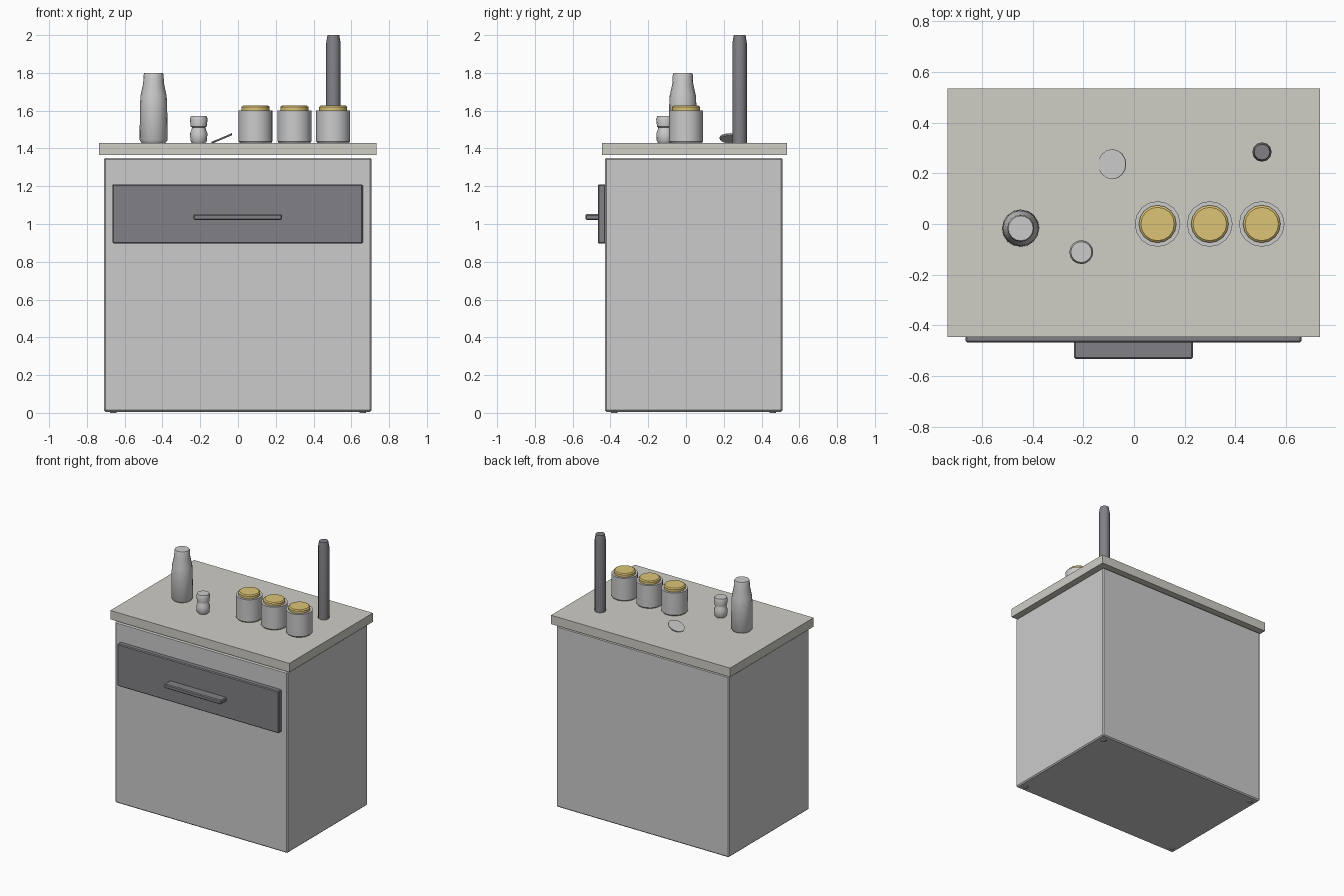
import bpy, bmesh, math

if "Cube" in bpy.data.objects:
    bpy.data.objects.remove(bpy.data.objects["Cube"])


def material(name, color):
    m = bpy.data.materials.new(name)
    m.diffuse_color = color
    m.use_nodes = True
    m.node_tree.nodes["Principled BSDF"].inputs["Base Color"].default_value = m.diffuse_color
    return m


stone = material("stone", (0.62, 0.61, 0.56, 1))
gold = material("gold", (0.72, 0.55, 0.18, 1))
dark = material("dark_grey", (0.22, 0.22, 0.24, 1))


def finish(name, bm, mat=None, smooth=False):
    mesh = bpy.data.meshes.new(name)
    bmesh.ops.recalc_face_normals(bm, faces=bm.faces[:])
    bm.to_mesh(mesh)
    bm.free()
    ob = bpy.data.objects.new(name, mesh)
    bpy.context.collection.objects.link(ob)
    if mat:
        mesh.materials.append(mat)
    if smooth:
        bpy.ops.object.select_all(action='DESELECT')
        ob.select_set(True)
        bpy.context.view_layer.objects.active = ob
        bpy.ops.object.shade_smooth_by_angle(angle=math.radians(35))
    return ob


def box(name, x, y, z, mat=None, bevel=0.0):
    bm = bmesh.new()
    bmesh.ops.create_cube(bm, size=1)
    for v in bm.verts:
        for i, (lo, hi) in enumerate((x, y, z)):
            v.co[i] = (lo + hi) / 2 + v.co[i] * (hi - lo)
    ob = finish(name, bm, mat)
    if bevel:
        mod = ob.modifiers.new("bevel", 'BEVEL')
        mod.width, mod.segments = bevel, 1
    return ob


def lathe(name, profile, loc, sides=16, mat=None):
    """Closed solid of revolution from (radius, height) pairs."""
    bm = bmesh.new()
    rings = [[bm.verts.new((r * math.cos(2 * math.pi * i / sides),
                            r * math.sin(2 * math.pi * i / sides), z))
              for i in range(sides)] for r, z in profile]
    for a, b in zip(rings, rings[1:]):
        for i in range(sides):
            j = (i + 1) % sides
            bm.faces.new((a[i], a[j], b[j], b[i]))
    bm.faces.new(rings[0][::-1])
    bm.faces.new(rings[-1])
    ob = finish(name, bm, mat, smooth=True)
    ob.location = loc
    return ob


TOP = 1.43

# Cabinet, worktop and drawer
box("cabinet_body", (-0.71, 0.707), (-0.43, 0.512), (0.006, 1.35), bevel=0.008)
box("worktop", (-0.736, 0.733), (-0.445, 0.535), (1.364, TOP), stone)
box("drawer_front", (-0.665, 0.661), (-0.467, -0.425), (0.897, 1.21), dark, 0.006)
box("drawer_handle", (-0.236, 0.233), (-0.532, -0.46), (1.021, 1.052), dark, 0.006)

# Small feet under the corners
for i, (x, y) in enumerate([(sx * 0.66, 0.04 + sy * 0.42) for sx in (-1, 1) for sy in (-1, 1)]):
    lathe(f"foot_{i + 1}", [(0.018, 0), (0.018, 0.02)], (x, y, 0), 10)

# Canisters with golden lids
for i, x in enumerate((0.093, 0.299, 0.504)):
    lathe(f"canister_{i + 1}", [(0.084, 0), (0.09, 0.008), (0.09, 0.172)], (x, 0, TOP))
    lathe(f"canister_lid_{i + 1}", [(0.074, 0.17), (0.074, 0.19), (0.066, 0.197)],
          (x, 0, TOP), mat=gold)

# Tall rolling pin standing upright
lathe("upright_roller", [(0.038, 0), (0.038, 0.53), (0.031, 0.57)],
      (0.505, 0.284, TOP), 12, dark)

# Bottle
lathe("bottle", [(0.064, 0), (0.074, 0.015), (0.072, 0.20), (0.069, 0.25),
                 (0.055, 0.315), (0.053, 0.36), (0.049, 0.37)], (-0.447, -0.017, TOP))

# Shaker with a waist and a cap
lathe("shaker_base", [(0.037, 0), (0.044, 0.012), (0.046, 0.05), (0.038, 0.07),
                      (0.036, 0.082)], (-0.208, -0.111, TOP))
lathe("shaker_cap", [(0.036, 0.082), (0.042, 0.085), (0.047, 0.125), (0.041, 0.142)],
      (-0.208, -0.111, TOP))

# Saucer resting on a tilt
saucer = lathe("tilted_saucer", [(0.055, -0.005), (0.059, 0), (0.059, 0.005)],
               (-0.085, 0.236, TOP + 0.023))
saucer.rotation_euler = (0, math.radians(-23), 0)
